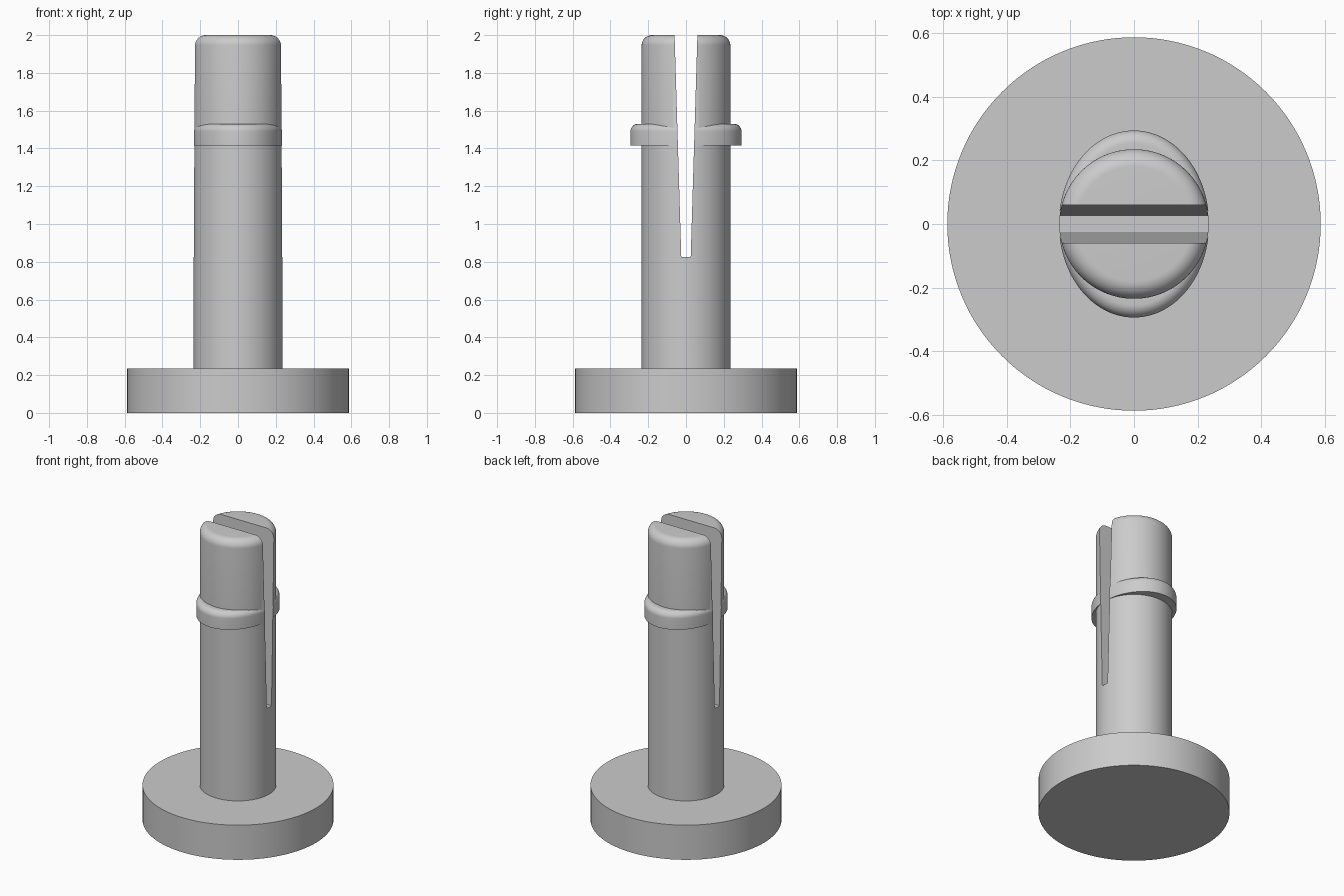
import bpy, bmesh, math

old = bpy.data.objects.get("Cube")
if old:
    bpy.data.objects.remove(old, do_unlink=True)

SEGMENTS = 128

grey = bpy.data.materials.new("light_grey")
grey.use_nodes = True
colour = (0.6, 0.6, 0.6, 1)
grey.diffuse_color = colour
grey.node_tree.nodes["Principled BSDF"].inputs["Base Color"].default_value = colour


def to_object(name, bm):
    bmesh.ops.recalc_face_normals(bm, faces=bm.faces)
    mesh = bpy.data.meshes.new(name)
    bm.to_mesh(mesh)
    bm.free()
    obj = bpy.data.objects.new(name, mesh)
    mesh.materials.append(grey)
    bpy.context.collection.objects.link(obj)
    return obj


def post(name, rx, ry, bottom, top, fillet=0.0, steps=10):
    """Round or oval post with an optional rounded top edge."""
    rows = [(0.0, bottom)]
    if fillet:
        for i in range(steps + 1):
            a = math.pi / 2 * i / steps
            rows.append((fillet * (1 - math.cos(a)), top - fillet + fillet * math.sin(a)))
    else:
        rows.append((0.0, top))
    bm = bmesh.new()
    rings = []
    for inset, z in rows:
        angles = [2 * math.pi * i / SEGMENTS for i in range(SEGMENTS)]
        rings.append([bm.verts.new(((rx - inset) * math.cos(a), (ry - inset) * math.sin(a), z))
                      for a in angles])
    for low, high in zip(rings, rings[1:]):
        for i in range(SEGMENTS):
            j = (i + 1) % SEGMENTS
            bm.faces.new((low[i], low[j], high[j], high[i]))
    bm.faces.new(rings[0])
    bm.faces.new(rings[-1])
    return to_object(name, bm)


def wedge(name, bottom, top, half_bottom, half_top, reach):
    """Tapered slot cutter running along x."""
    bm = bmesh.new()
    bmesh.ops.create_cube(bm, size=2)
    for v in bm.verts:
        upper = v.co.z > 0
        v.co.x *= reach
        v.co.y *= half_top if upper else half_bottom
        v.co.z = top if upper else bottom
    return to_object(name, bm)


def combine(target, tool, operation):
    """Apply a boolean and discard the tool."""
    tool.hide_render = True
    mod = target.modifiers.new(operation.lower(), "BOOLEAN")
    mod.operation = operation
    mod.solver = "EXACT"
    mod.object = tool
    bpy.context.view_layer.objects.active = target
    bpy.ops.object.modifier_apply(modifier=mod.name)
    bpy.data.objects.remove(tool, do_unlink=True)


# Flat round head
base = post("base_disc", 0.587, 0.587, 0.0, 0.235)

# Round shaft with an oval catch ridge, split by a tapered slot
shaft = post("split_shaft", 0.235, 0.235, 0.2, 2.0, fillet=0.055)
ridge = post("catch_ridge", 0.236, 0.294, 1.415, 1.53, fillet=0.04)
combine(shaft, ridge, "UNION")
slot = wedge("slot_cutter", 0.825, 2.02, 0.025, 0.061, 0.5)
combine(shaft, slot, "DIFFERENCE")

# Smooth round walls, sharp corners
bpy.ops.object.select_all(action="DESELECT")
for obj in (base, shaft):
    obj.select_set(True)
bpy.context.view_layer.objects.active = shaft
bpy.ops.object.shade_smooth_by_angle(angle=math.radians(30))
